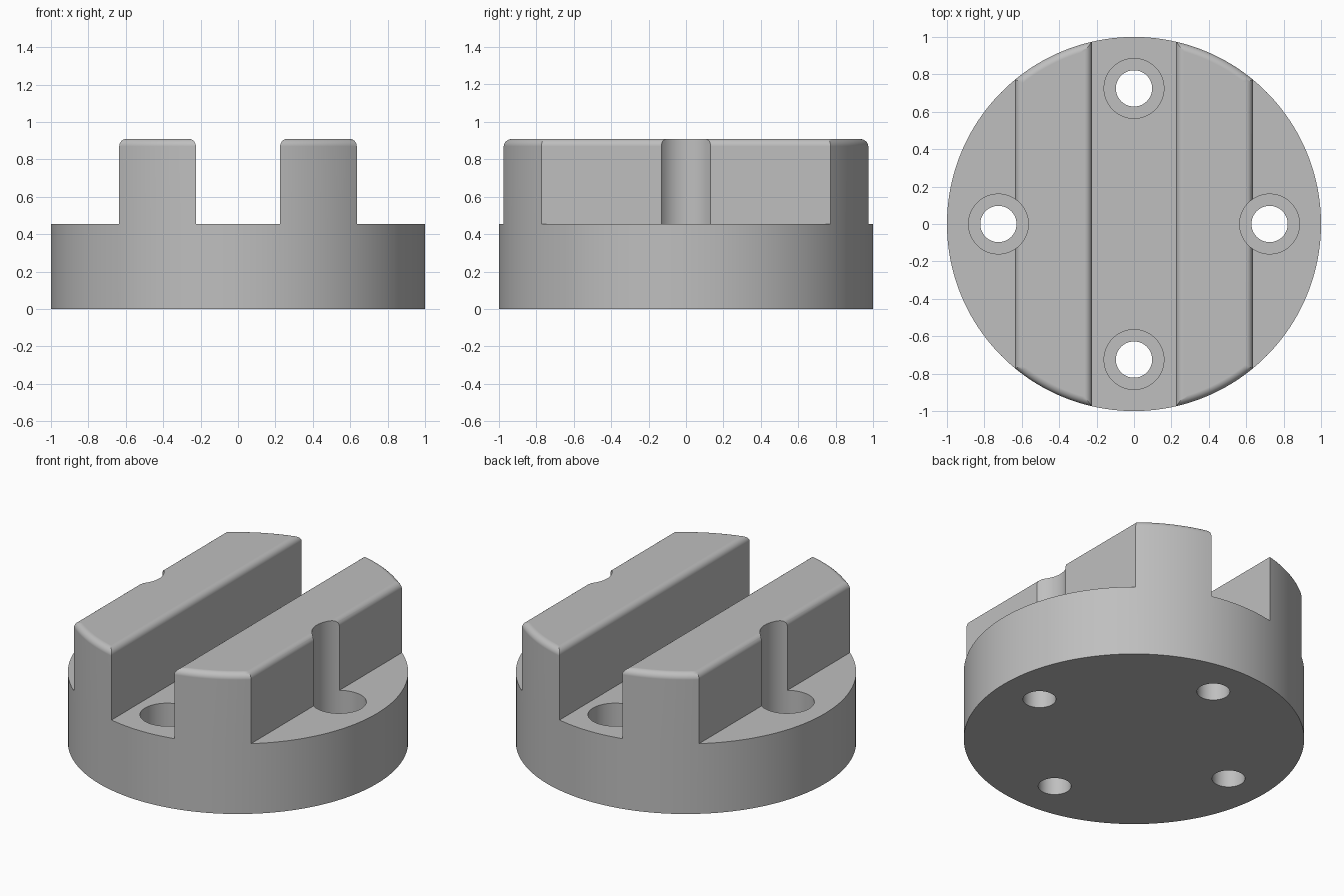
import bpy, bmesh, math

if "Cube" in bpy.data.objects:
    bpy.data.objects.remove(bpy.data.objects["Cube"])

BASE_H, TOP_H = 0.455, 0.91      # disc height, rail height
IN_X, OUT_X = 0.225, 0.635       # inner and outer rail faces
FILLET, STEPS = 0.04, 6          # rounding of rail top edges
BOLT_R, BORE_R, DRILL_R, BORE_Z = 0.725, 0.16, 0.097, 0.2275

grey = bpy.data.materials.new("machined_grey")
grey.diffuse_color = (0.52, 0.52, 0.52, 1)
grey.use_nodes = True
grey.node_tree.nodes["Principled BSDF"].inputs["Base Color"].default_value = grey.diffuse_color


def ring(bm, lo, hi, radius, z, n):
    """Slice of a disc between x=lo and x=hi, counter-clockwise."""
    a0, a1 = math.acos(min(1, hi / radius)), math.acos(max(-1, lo / radius))
    angles = [a0 + (a1 - a0) * i / n for i in range(n + 1)]
    pts = [(radius * math.cos(a), radius * math.sin(a)) for a in angles]
    pts += [(x, -y) for x, y in reversed(pts)]
    return [bm.verts.new((x, y, z)) for x, y in pts]


def loft(bm, a, b, skip=()):
    for i in range(len(a)):
        if i not in skip:
            j = (i + 1) % len(a)
            bm.faces.new((a[i], a[j], b[j], b[i]))


# Disc in five strips; the two rail strips rise with a rounded top
bm = bmesh.new()
xs = [-1, -OUT_X, -IN_X, IN_X, OUT_X, 1]
counts = [26, 16, 16, 16, 26]
for k, n in enumerate(counts):
    lo, hi = xs[k], xs[k + 1]
    low = ring(bm, lo, hi, 1, 0, n)
    top = ring(bm, lo, hi, 1, BASE_H, n)
    bm.faces.new(list(reversed(low)))
    loft(bm, low, top, skip=(n, 2 * n + 1))
    if k in (1, 3):
        for s in range(STEPS + 1):
            t = math.pi / 2 * s / STEPS
            d = FILLET * (1 - math.cos(t))
            z = TOP_H - FILLET + FILLET * math.sin(t)
            nxt = ring(bm, lo + d, hi - d, 1 - d, z, n)
            loft(bm, top, nxt)
            top = nxt
    bm.faces.new(top)
bmesh.ops.remove_doubles(bm, verts=bm.verts[:], dist=1e-5)
bmesh.ops.recalc_face_normals(bm, faces=bm.faces[:])
mesh = bpy.data.meshes.new("slotted_base")
bm.to_mesh(mesh)
bm.free()
body = bpy.data.objects.new("slotted_base", mesh)
bpy.context.collection.objects.link(body)
mesh.materials.append(grey)


# Four counterbored bolt holes; the side ones also notch the rails
def cut(name, x, y, r, z0, z1):
    bpy.ops.mesh.primitive_cylinder_add(vertices=64, radius=r, depth=z1 - z0,
                                        location=(x, y, (z0 + z1) / 2))
    tool = bpy.context.object
    tool.name = name
    tool.data.materials.append(grey)
    tool.hide_render = True
    bpy.context.view_layer.objects.active = body
    mod = body.modifiers.new(name, 'BOOLEAN')
    mod.operation, mod.solver, mod.object = 'DIFFERENCE', 'EXACT', tool
    bpy.ops.object.modifier_apply(modifier=name)
    bpy.data.objects.remove(tool)


for i in range(4):
    x = BOLT_R * math.cos(i * math.pi / 2)
    y = BOLT_R * math.sin(i * math.pi / 2)
    cut("counterbore_cutter", x, y, BORE_R, BORE_Z, 1.2)
    cut("drill_cutter", x, y, DRILL_R, -0.2, 1.1)

# Smooth curved walls, flat faces kept flat
bpy.ops.object.select_all(action='DESELECT')
body.select_set(True)
bpy.context.view_layer.objects.active = body
bpy.ops.object.shade_smooth_by_angle(angle=math.radians(30))
wn = body.modifiers.new("flat_normals", 'WEIGHTED_NORMAL')
wn.keep_sharp = True
